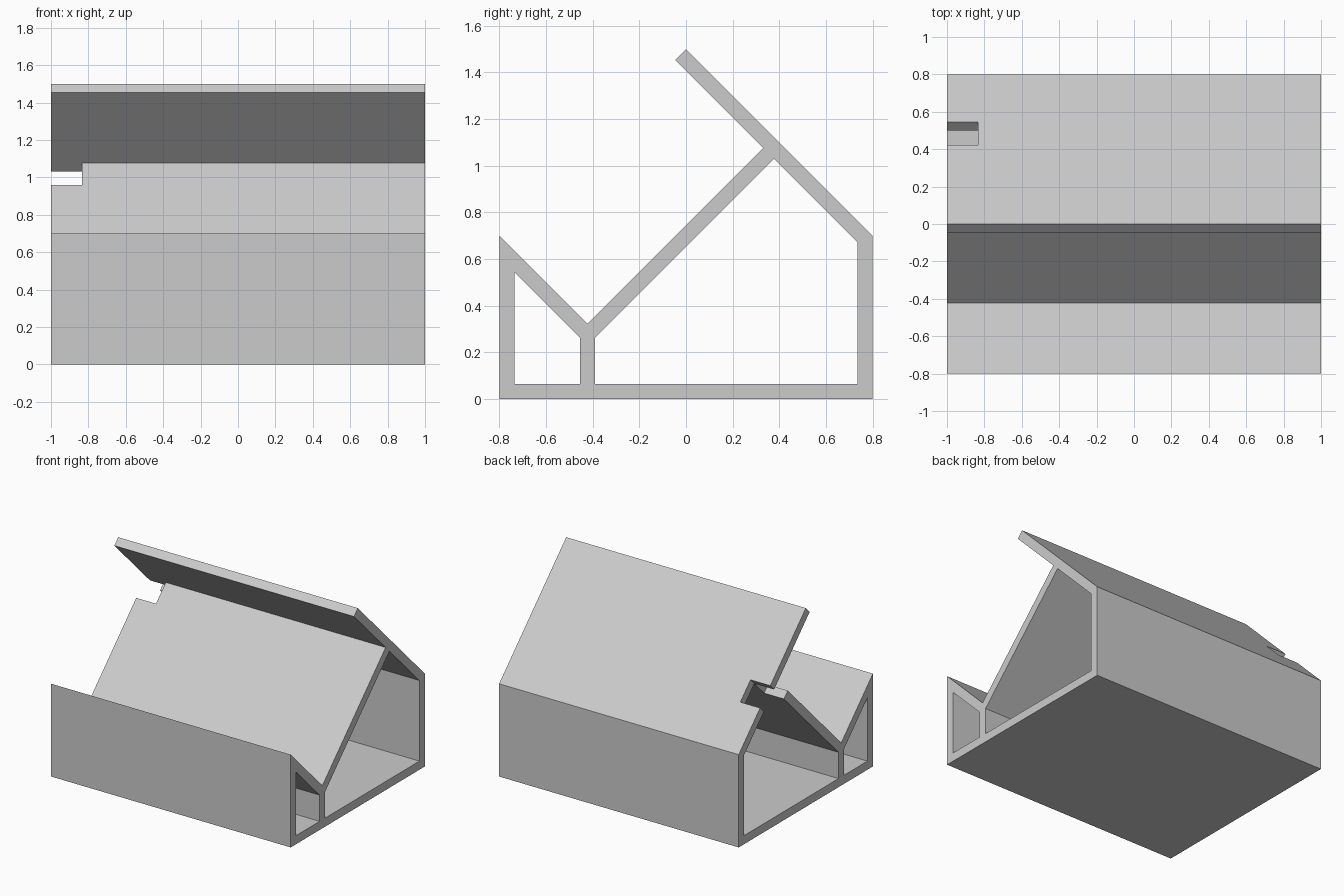
import bpy
import bmesh

if "Cube" in bpy.data.objects:
    bpy.data.objects.remove(bpy.data.objects["Cube"], do_unlink=True)

# Single plain grey for the whole stand
grey = bpy.data.materials.new("plain grey")
grey.use_nodes = True
grey.diffuse_color = (0.6, 0.6, 0.6, 1)
grey.node_tree.nodes["Principled BSDF"].inputs["Base Color"].default_value = (0.6, 0.6, 0.6, 1)

T = 0.065            # wall thickness
S = T * 2 ** 0.5     # thickness of a 45 degree panel, measured along y or z
W, D, WALL = 1.0, 0.8, 0.7
ROOF = 1.5           # y + z on the roof's outer face
LIP = WALL - D       # y + z on the lip's outer face
SHELF = 0.745        # z - y on the shelf's upper face


def sd(s, d):
    """Point (y, z) from its diagonal coordinates s = y + z and d = z - y."""
    return ((s - d) / 2, (s + d) / 2)


def prism(name, profile, x0=-W, x1=W):
    """Extrude a (y, z) profile along x."""
    bm = bmesh.new()
    face = bm.faces.new([bm.verts.new((x0, y, z)) for y, z in profile])
    out = bmesh.ops.extrude_face_region(bm, geom=[face])
    moved = [v for v in out["geom"] if isinstance(v, bmesh.types.BMVert)]
    bmesh.ops.translate(bm, verts=moved, vec=(x1 - x0, 0, 0))
    bmesh.ops.recalc_face_normals(bm, faces=bm.faces)
    mesh = bpy.data.meshes.new(name)
    bm.to_mesh(mesh)
    bm.free()
    mesh.materials.append(grey)
    obj = bpy.data.objects.new(name, mesh)
    bpy.context.collection.objects.link(obj)
    return obj


def notch(target, s0, s1, d0, d1):
    """Cut a diagonal slot into the right-hand end of a panel."""
    cutter = prism(target.name + "_notch_cutter",
                   [sd(s0, d0), sd(s1, d0), sd(s1, d1), sd(s0, d1)], -W - 0.2, -0.835)
    cutter.hide_render = True
    cutter.hide_viewport = True
    mod = target.modifiers.new("notch", "BOOLEAN")
    mod.operation = "DIFFERENCE"
    mod.solver = "EXACT"
    mod.object = cutter


# Where lip, shelf and divider meet
valley = sd(LIP, SHELF)
y_front, y_back = valley[0] - T / 2, valley[0] + T / 2
lip_under = (y_front, LIP - S - y_front)
shelf_under = (y_back, SHELF - S + y_back)
lip_corner = (-D + T, LIP - S + D - T)
roof_corner = (D - T, ROOF - S - D + T)

# Base and upright walls
prism("base", [(-D, 0), (D, 0), (D, T), (-D, T)])
prism("front_wall", [(-D, T), (-D + T, T), lip_corner, (-D, WALL)])
prism("rear_wall", [(D - T, T), (D, T), (D, WALL), roof_corner])
prism("divider", [(y_front, T), (y_back, T), shelf_under, valley, lip_under])

# Sloping panels
prism("front_lip", [(-D, WALL), lip_corner, lip_under, valley])
shelf = prism("shelf", [valley, shelf_under, sd(ROOF - S, SHELF - S), sd(ROOF - S, SHELF)])
roof = prism("back_panel", [roof_corner, (D, WALL), sd(ROOF, ROOF), sd(ROOF - S, ROOF)])

# Passage through the shelf and back panel at one end
notch(shelf, 1.175, ROOF, SHELF - 2 * S, SHELF + S)
notch(roof, ROOF - 2 * S, ROOF + S, 0.41, SHELF - S)
